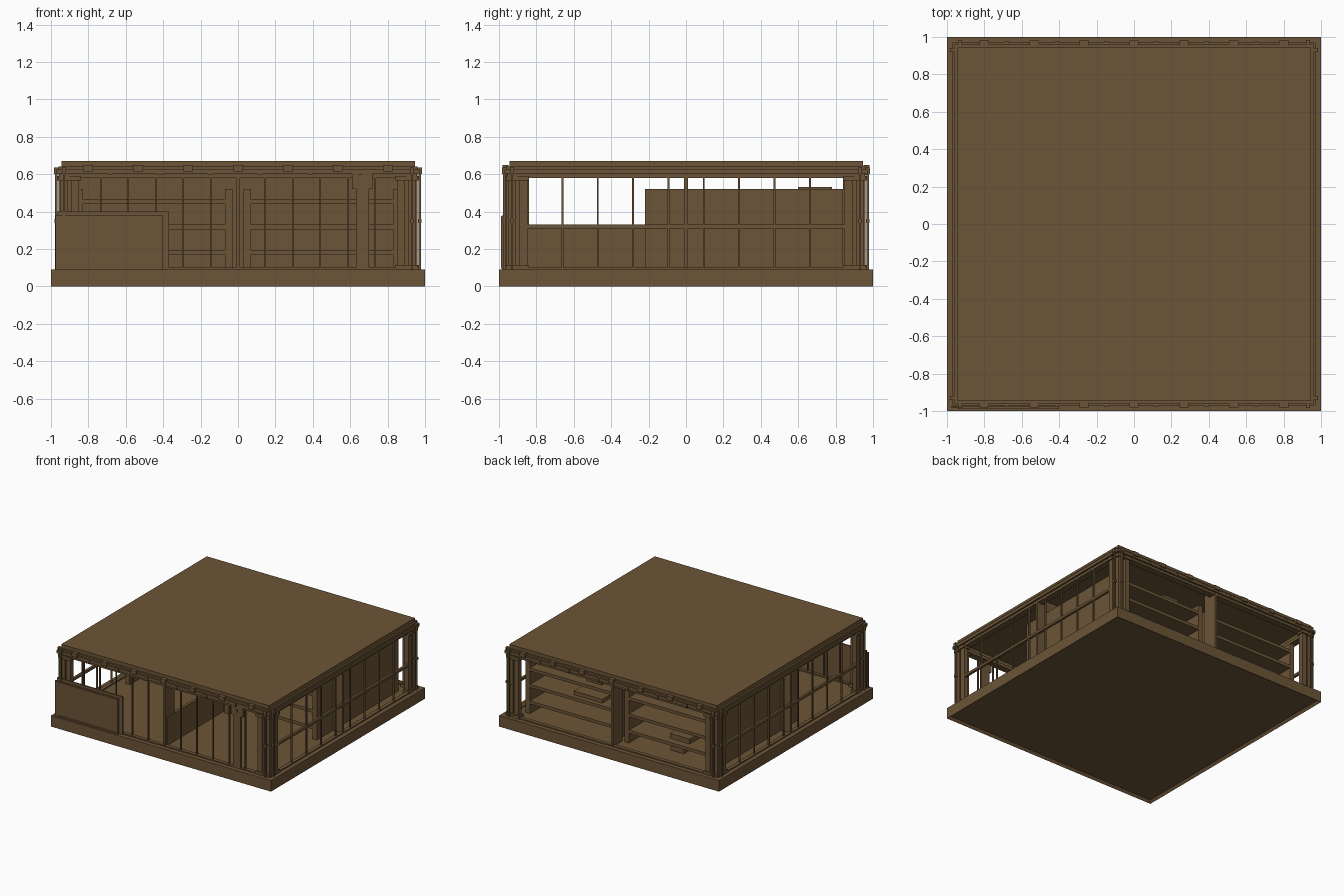
import bpy, bmesh

cube = bpy.data.objects.get("Cube")
if cube:
    bpy.data.objects.remove(cube)

COLOR = (0.15, 0.09, 0.038, 1)
brown = bpy.data.materials.new("warm brown")
brown.use_nodes = True
brown.diffuse_color = COLOR
brown.node_tree.nodes["Principled BSDF"].inputs["Base Color"].default_value = COLOR


def part(name, boxes):
    """One object made of boxes given as (x0, x1, y0, y1, z0, z1)."""
    bm = bmesh.new()
    for x0, x1, y0, y1, z0, z1 in boxes:
        cell = bmesh.ops.create_cube(bm, size=1)["verts"]
        for v in cell:
            v.co = ((x0 if v.co.x < 0 else x1),
                    (y0 if v.co.y < 0 else y1),
                    (z0 if v.co.z < 0 else z1))
    bmesh.ops.recalc_face_normals(bm, faces=bm.faces)
    mesh = bpy.data.meshes.new(name)
    bm.to_mesh(mesh)
    bm.free()
    mesh.materials.append(brown)
    ob = bpy.data.objects.new(name, mesh)
    bpy.context.collection.objects.link(ob)
    return ob


def span(a, b, s):
    """Ordered range, mirrored when s is negative."""
    return (a, b) if s > 0 else (-b, -a)


FLOOR, HEAD = 0.09, 0.58
SIDES = (-1, 1)

# Base slab with a recessed underside
base = part("base_slab", [(-1, 1, -1, 1, 0, FLOOR)])
bm = bmesh.new()
bm.from_mesh(base.data)
under = min(bm.faces, key=lambda f: f.calc_center_median().z)
bmesh.ops.inset_region(bm, faces=[under], thickness=0.025, depth=-0.02)
bm.to_mesh(base.data)
bm.free()

# Roof and the stacked ring beams below it
part("roof_slab", [(-0.945, 0.945, -0.945, 0.945, 0.635, 0.67)])


def ring(name, inner, outer, z0, z1):
    boxes = []
    for s in SIDES:
        boxes.append((-outer, outer, *span(inner, outer, s), z0, z1))
        boxes.append((*span(inner, outer, s), -inner, inner, z0, z1))
    part(name, boxes)


ring("lower_ring_beam", 0.90, 0.955, HEAD, 0.605)
ring("upper_ring_beam", 0.91, 0.97, 0.60, 0.625)
ring("roof_edge_beam", 0.91, 0.96, 0.625, 0.64)
ring("floor_sill", 0.935, 0.965, FLOOR, 0.10)

# Clips along the front and back beams
clips = []
for s in SIDES:
    for i in range(-3, 4):
        c = i * 0.267
        clips.append((c - 0.025, c + 0.025, *span(0.95, 0.98, s), 0.615, 0.648))
        if i < 3:
            d = c + 0.02 + 0.1
            clips.append((d - 0.01, d + 0.01, *span(0.96, 0.978, s), 0.595, 0.625))
part("beam_clips", clips)

# Corner post clusters with feet, caps and outer rods
posts, feet, rods = [], [], []
for sx in SIDES:
    for sy in SIDES:
        for cx, cy, r in ((0.93, 0.93, 0.022), (0.87, 0.94, 0.02), (0.94, 0.87, 0.02)):
            x, y = sx * cx, sy * cy
            posts.append((x - r, x + r, y - r, y + r, FLOOR, 0.62))
            f = r + 0.01
            for z in (FLOOR, 0.565):
                feet.append((x - f, x + f, y - f, y + f, z, z + 0.025))
        for cx, cy in ((0.972, 0.93), (0.93, 0.972)):
            x, y = sx * cx, sy * cy
            for r, z0, z1 in ((0.006, FLOOR, 0.63), (0.01, 0.34, 0.36), (0.011, 0.60, 0.635)):
                rods.append((x - r, x + r, y - r, y + r, z0, z1))
part("corner_posts", posts)
part("corner_post_feet", feet)
part("corner_rods", rods)

# Mullions on the sides and front, with a middle rail on each side
side_bars = [(*span(0.945, 0.957, s), c - 0.005, c + 0.005, FLOOR, HEAD)
             for s in SIDES for c in [-0.85 + i * 0.189 for i in range(10)]]
part("side_mullions", side_bars)
part("front_mullions", [(c - 0.004, c + 0.004, -0.957, -0.945, FLOOR, HEAD)
                        for c in [i * 0.147 for i in range(-5, 6)]])
part("side_rails", [(*span(0.94, 0.96, s), -0.85, 0.85, 0.31, 0.33) for s in SIDES])

# Upright fins in the middle of the front and the back
part("middle_fins", [(-0.01, 0.01, *span(0.84, 0.96, s), FLOOR, 0.62) for s in SIDES])

# Interior walls
part("cross_wall", [(-0.955, 0.955, -0.01, 0.01, FLOOR, 0.62)])
part("low_partition", [(-0.012, 0.012, -0.94, -0.2, FLOOR, 0.32)])

# Shelf units on both sides of the cross wall
uprights, boards = [], []
for s in SIDES:
    uprights.append((*span(0.83, 0.87, s), -0.22, 0.84, FLOOR, 0.52))
    uprights.append((*span(0.03, 0.07, s), -0.22, 0.84, FLOOR, 0.52))
    for z in (0.17, 0.305, 0.44):
        boards.append((*span(0.07, 0.83, s), -0.22, 0.84, z, z + 0.025))
part("shelf_uprights", uprights)
part("shelf_boards", boards)
part("shelf_boxes", [
    (-0.58, -0.40, 0.60, 0.78, 0.195, 0.235),
    (-0.54, -0.42, 0.66, 0.80, 0.11, 0.17),
    (0.22, 0.36, 0.60, 0.78, 0.465, 0.53),
    (0.20, 0.46, 0.62, 0.80, 0.33, 0.36),
])

# Low sliding panels at the front, with divider strips and a frame
part("front_low_panel", [
    (-0.975, -0.40, -0.985, -0.972, FLOOR, 0.38),
    (-0.965, -0.37, -0.97, -0.958, FLOOR, 0.40),
])
part("front_panel_strips",
     [(x, x + 0.008, -0.989, -0.985, 0.10, 0.37) for x in (-0.94, -0.40 - 0.01)]
     + [(-0.94, -0.40, -0.989, -0.985, z, z + 0.008) for z in (0.095, 0.368)])

# Tall narrow panel at the front
part("front_tall_panel", [
    (0.63, 0.70, -0.965, -0.945, FLOOR, 0.60),
    (0.61, 0.72, -0.965, -0.945, 0.52, 0.60),
    (0.655, 0.67, -0.97, -0.965, 0.55, 0.57),
])
